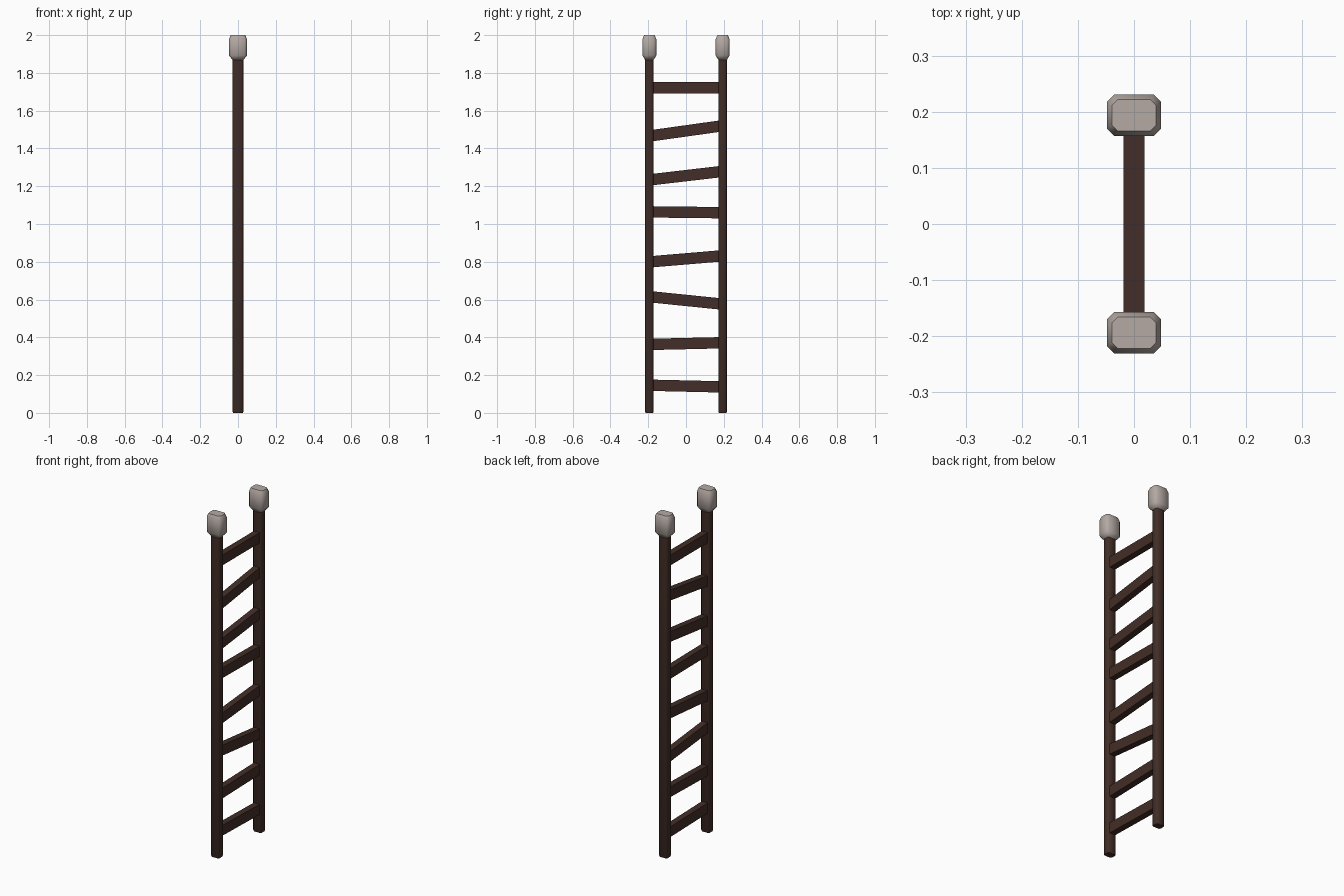
import bpy, bmesh, math
from mathutils import Matrix

if "Cube" in bpy.data.objects:
    bpy.data.objects.remove(bpy.data.objects["Cube"])


def material(name, rgb):
    m = bpy.data.materials.new(name)
    m.diffuse_color = (*rgb, 1)
    m.use_nodes = True
    m.node_tree.nodes["Principled BSDF"].inputs["Base Color"].default_value = m.diffuse_color
    return m


WOOD = material("dark_wood", (0.055, 0.027, 0.020))
STONE = material("pale_grey", (0.46, 0.40, 0.37))
POST_Y = 0.194


def finish(bm, name, mat, smooth_angle=None):
    bmesh.ops.recalc_face_normals(bm, faces=bm.faces)
    me = bpy.data.meshes.new(name)
    bm.to_mesh(me)
    bm.free()
    ob = bpy.data.objects.new(name, me)
    bpy.context.collection.objects.link(ob)
    me.materials.append(mat)
    if smooth_angle:
        bpy.ops.object.select_all(action='DESELECT')
        ob.select_set(True)
        bpy.context.view_layer.objects.active = ob
        bpy.ops.object.shade_smooth_by_angle(angle=math.radians(smooth_angle))
    return ob


def loft(name, y, rings, mat, smooth_angle):
    """Stack of chamfered rectangles: (z, half x, half y, chamfer)."""
    bm = bmesh.new()
    loops = []
    for z, a, b, c in rings:
        pts = [(a, b - c), (a - c, b), (c - a, b), (-a, b - c),
               (-a, c - b), (c - a, -b), (a - c, -b), (a, c - b)]
        loops.append([bm.verts.new((px, y + py, z)) for px, py in pts])
    for lo, hi in zip(loops, loops[1:]):
        for i in range(8):
            j = (i + 1) % 8
            bm.faces.new((lo[i], lo[j], hi[j], hi[i]))
    bm.faces.new(loops[0])
    bm.faces.new(loops[-1])
    return finish(bm, name, mat, smooth_angle)


# Posts and their caps on both sides
for side, s in (("left", -1), ("right", 1)):
    loft(side + "_post", s * POST_Y,
         [(0, 0.025, 0.019, 0.007), (0.006, 0.028, 0.022, 0.008),
          (1.90, 0.028, 0.022, 0.008)], WOOD, 50)
    loft(side + "_post_cap", s * POST_Y,
         [(1.868, 0.028, 0.022, 0.008), (1.892, 0.048, 0.037, 0.013),
          (1.978, 0.048, 0.037, 0.013), (2.0, 0.039, 0.028, 0.010)], STONE, 60)

# Uneven rungs: centre height at the left and right post
RUNGS = [(0.146, 0.138), (0.363, 0.371), (0.613, 0.578), (0.801, 0.830),
         (1.064, 1.060), (1.236, 1.276), (1.469, 1.517), (1.721, 1.721)]
for n, (z0, z1) in enumerate(RUNGS, 1):
    span = 0.344
    tilt = math.atan2(z1 - z0, span)
    bm = bmesh.new()
    bmesh.ops.create_cube(bm, size=1, matrix=(
        Matrix.Translation((0, 0, (z0 + z1) / 2)) @ Matrix.Rotation(tilt, 4, 'X')
        @ Matrix.Diagonal((0.037, 0.37, 0.060, 1))))
    finish(bm, f"rung_{n}", WOOD)
